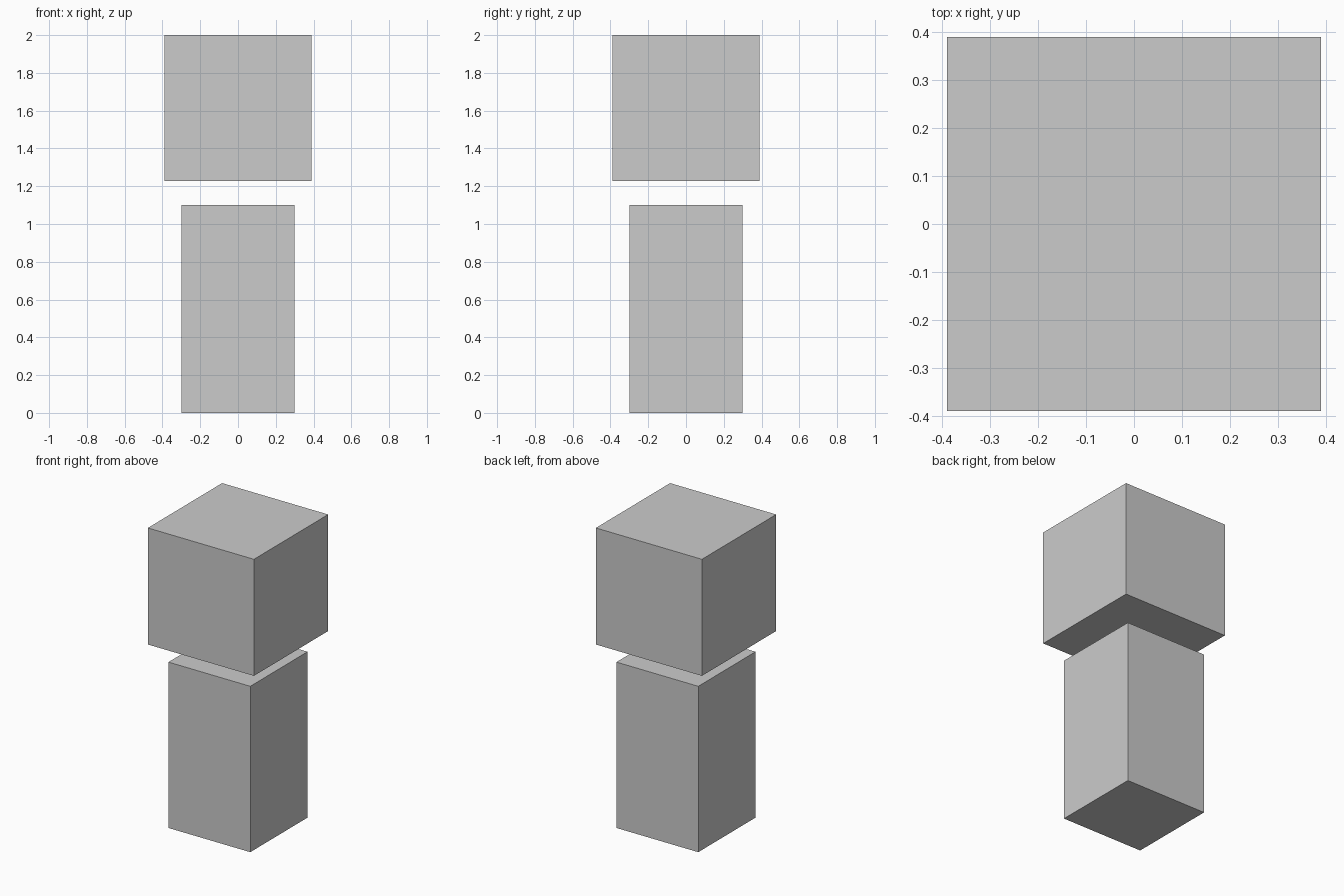
import bpy

if "Cube" in bpy.data.objects:
    bpy.data.objects.remove(bpy.data.objects["Cube"])


def box(name, width, z_min, z_max):
    """Square-based box centred on the z axis."""
    bpy.ops.mesh.primitive_cube_add(size=1, location=(0, 0, (z_min + z_max) / 2))
    obj = bpy.context.object
    obj.name = name
    obj.scale = (width, width, z_max - z_min)
    bpy.ops.object.transform_apply(location=False, rotation=False, scale=True)
    return obj


# Tall lower block
box("lower_block", 0.60, 0.0, 1.10)

# Wider block floating above it
box("upper_block", 0.778, 1.227, 2.0)
